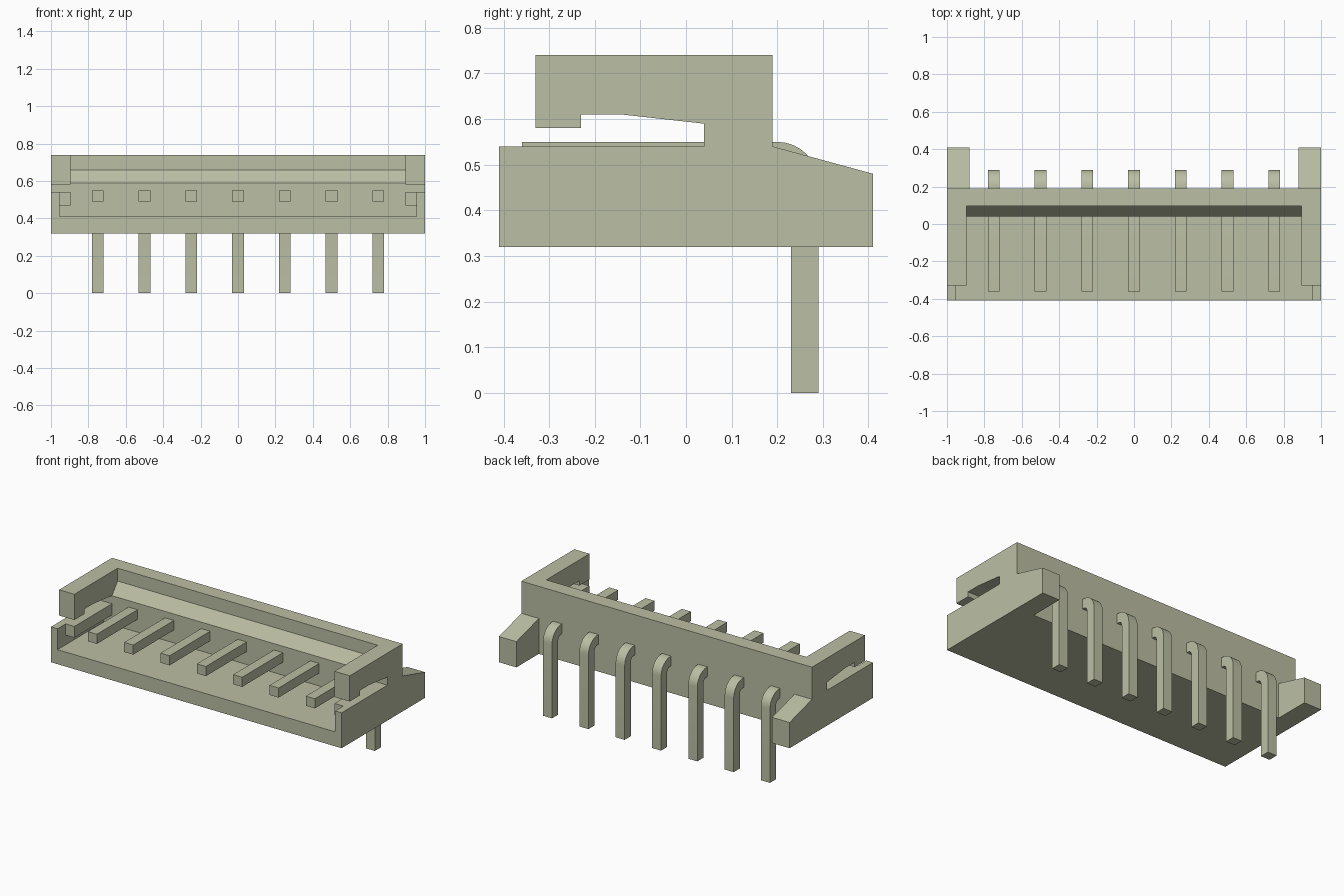
import bpy, bmesh
from math import sin, cos, pi, radians

cube = bpy.data.objects.get("Cube")
if cube:
    bpy.data.objects.remove(cube, do_unlink=True)

mat = bpy.data.materials.new("pale olive plastic")
mat.use_nodes = True
color = (0.50, 0.52, 0.37, 1)
mat.diffuse_color = color
mat.node_tree.nodes["Principled BSDF"].inputs["Base Color"].default_value = color


def extrude_profile(name, profile, x0, x1):
    """Extrude a (y, z) outline from x0 to x1."""
    bm = bmesh.new()
    face = bm.faces.new([bm.verts.new((x0, y, z)) for y, z in profile])
    ext = bmesh.ops.extrude_face_region(bm, geom=[face])
    moved = [v for v in ext["geom"] if isinstance(v, bmesh.types.BMVert)]
    bmesh.ops.translate(bm, verts=moved, vec=(x1 - x0, 0, 0))
    bmesh.ops.recalc_face_normals(bm, faces=bm.faces)
    mesh = bpy.data.meshes.new(name)
    bm.to_mesh(mesh)
    bm.free()
    mesh.materials.append(mat)
    obj = bpy.data.objects.new(name, mesh)
    bpy.context.collection.objects.link(obj)
    return obj


def rect(y0, y1, z0, z1):
    return [(y0, z0), (y1, z0), (y1, z1), (y0, z1)]


def activate(obj):
    bpy.ops.object.select_all(action="DESELECT")
    obj.select_set(True)
    bpy.context.view_layer.objects.active = obj


def carve(obj, profile, half_width):
    """Subtract a centred extrusion, then discard the cutter."""
    cutter = extrude_profile("cutter", profile, -half_width, half_width)
    cutter.hide_render = True
    mod = obj.modifiers.new("carve", "BOOLEAN")
    mod.operation = "DIFFERENCE"
    mod.solver = "EXACT"
    mod.object = cutter
    activate(obj)
    bpy.ops.object.modifier_apply(modifier=mod.name)
    bpy.data.objects.remove(cutter, do_unlink=True)


# Housing: side outline with the hooked arms and sloping rear feet
housing = extrude_profile("housing", [
    (-0.41, 0.32), (0.41, 0.32), (0.41, 0.48), (0.19, 0.54), (0.19, 0.74),
    (-0.33, 0.74), (-0.33, 0.58), (-0.23, 0.58), (-0.23, 0.61), (-0.14, 0.61),
    (0.04, 0.59), (0.04, 0.54), (-0.41, 0.54)], -1, 1)

# Open tray with a chamfered back wall
carve(housing, [(-0.5, 0.41), (0.04, 0.41), (0.04, 0.59), (0.095, 0.66),
                (0.095, 0.8), (-0.5, 0.8)], 0.895)
# Groove below the side ledges, and the wider front mouth
carve(housing, rect(-0.5, 0.04, 0.41, 0.47), 0.955)
carve(housing, rect(-0.5, -0.33, 0.41, 0.56), 0.955)
# Gap between the rear feet
carve(housing, rect(0.19, 0.5, 0.2, 0.6), 0.88)


# Bent pins
def arc(radius, angles):
    return [(0.20 + radius * sin(a), 0.46 + radius * cos(a)) for a in angles]


steps = [i * pi / 16 for i in range(9)]
pin_profile = ([(-0.36, 0.49), (-0.36, 0.55)] + arc(0.09, steps)
               + [(0.29, 0), (0.23, 0)] + arc(0.03, steps[::-1]))

for i in range(7):
    x = (i - 3) * 0.25
    pin = extrude_profile(f"pin_{i + 1}", pin_profile, x - 0.031, x + 0.031)
    activate(pin)
    bpy.ops.object.shade_smooth_by_angle(angle=radians(30))
